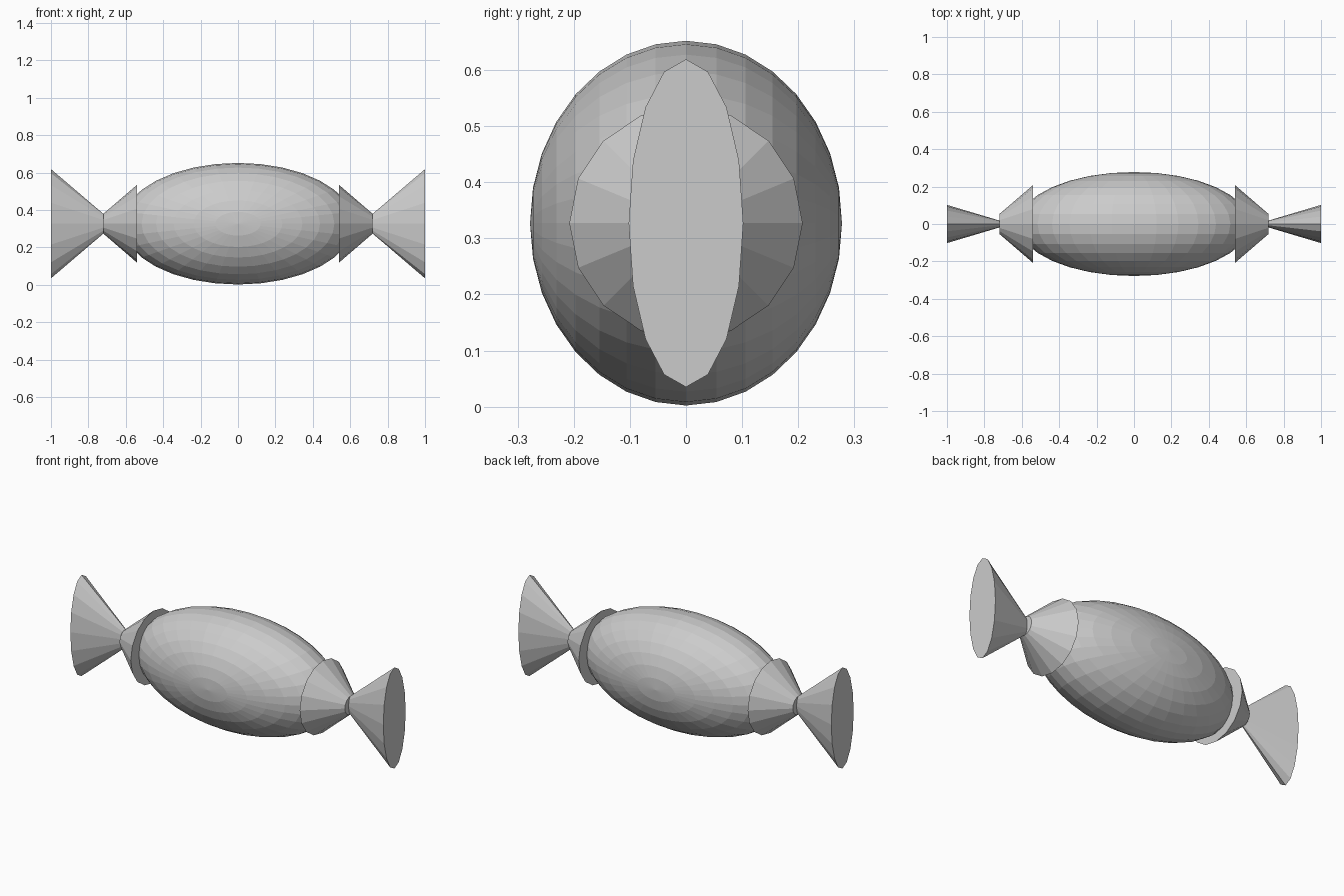
import bpy
from math import pi

if "Cube" in bpy.data.objects:
    bpy.data.objects.remove(bpy.data.objects["Cube"])

ZC = 0.327          # height of the sweet's long axis


def cone(name, x0, r0, x1, r1, flat=1.0):
    """16-sided frustum along x from x0 to x1, optionally flattened in y."""
    bpy.ops.mesh.primitive_cone_add(vertices=16, radius1=r0, radius2=r1,
                                    depth=abs(x1 - x0))
    o = bpy.context.object
    o.name = name
    o.rotation_euler = (0, pi / 2 if x1 > x0 else -pi / 2, 0)
    bpy.ops.object.transform_apply(location=False, rotation=True, scale=False)
    o.scale = (1, flat, 1)
    o.location = ((x0 + x1) / 2, 0, ZC)
    bpy.ops.object.transform_apply(location=True, rotation=True, scale=True)
    return o


# Sweet body: ellipsoid with its poles facing front and back
bpy.ops.mesh.primitive_uv_sphere_add(segments=32, ring_count=16, radius=1)
body = bpy.context.object
body.name = "sweet_body"
body.rotation_euler = (pi / 2, 0, 0)
bpy.ops.object.transform_apply(location=False, rotation=True, scale=False)
body.scale = (0.62, 0.278, 0.325)
body.location = (0, 0, ZC)
bpy.ops.object.transform_apply(location=True, rotation=True, scale=True)

# Wrapper ends: gathered collar and flattened flared fan on each side
for side, s in (("left", -1), ("right", 1)):
    cone(f"wrapper_collar_{side}", s * 0.54, 0.208, s * 0.72, 0.053)
    cone(f"wrapper_fan_{side}", s * 0.72, 0.053, s * 1.0, 0.292, 0.35)
